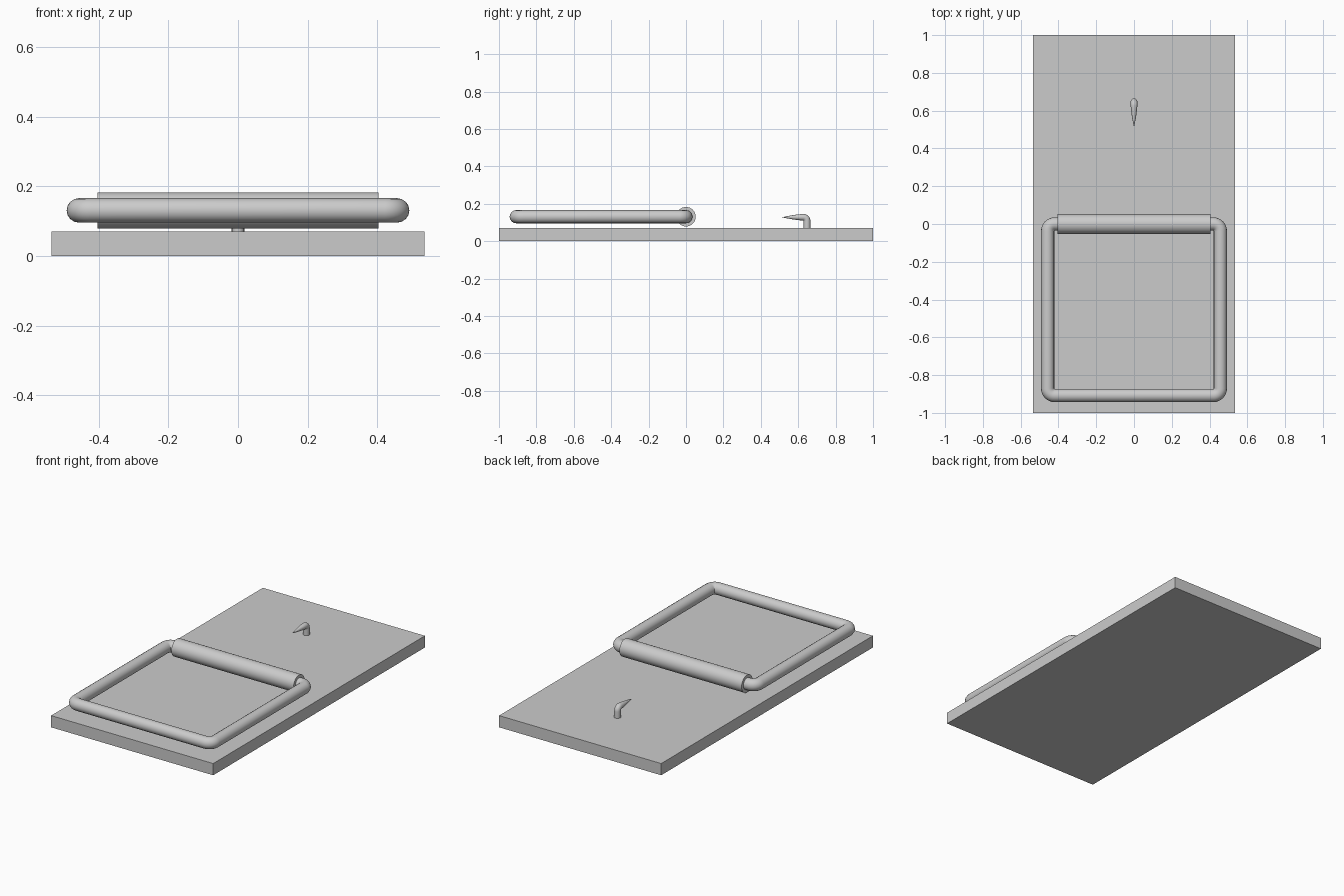
import bpy
from math import radians, sin, cos, pi

if "Cube" in bpy.data.objects:
    bpy.data.objects.remove(bpy.data.objects["Cube"])

BASE_TOP, WIRE_Z, WIRE_R = 0.07, 0.131, 0.035


def smooth(obj):
    bpy.ops.object.select_all(action='DESELECT')
    obj.select_set(True)
    bpy.context.view_layer.objects.active = obj
    bpy.ops.object.shade_smooth_by_angle(angle=radians(35))


def arc(cx, cy, r, start, end, steps=8):
    angles = [radians(start + (end - start) * i / steps) for i in range(steps + 1)]
    return [(cx + r * cos(a), cy + r * sin(a)) for a in angles]


def tube(name, points, depth, radii=None, cyclic=False):
    """Round tube along a path, converted to a mesh."""
    curve = bpy.data.curves.new(name, 'CURVE')
    curve.dimensions = '3D'
    curve.bevel_depth = depth
    curve.bevel_resolution = 6
    curve.use_fill_caps = not cyclic
    spline = curve.splines.new('POLY')
    spline.points.add(len(points) - 1)
    for i, (pt, co) in enumerate(zip(spline.points, points)):
        pt.co = (*co, 1)
        pt.radius = radii[i] if radii else 1
    spline.use_cyclic_u = cyclic
    obj = bpy.data.objects.new(name, curve)
    bpy.context.collection.objects.link(obj)
    bpy.ops.object.select_all(action='DESELECT')
    obj.select_set(True)
    bpy.context.view_layer.objects.active = obj
    bpy.ops.object.convert(target='MESH')
    obj = bpy.context.object
    obj.name = name
    smooth(obj)
    return obj


# flat base board
bpy.ops.mesh.primitive_cube_add(size=1, location=(0, 0, BASE_TOP / 2))
base = bpy.context.object
base.name = "base_board"
base.scale = (1.072, 2, BASE_TOP)

# pivot cylinder across the middle
bpy.ops.mesh.primitive_cylinder_add(vertices=32, radius=0.052, depth=0.808,
                                    location=(0, 0, WIRE_Z), rotation=(0, pi / 2, 0))
pivot = bpy.context.object
pivot.name = "pivot_cylinder"
smooth(pivot)

# rectangular snapping bar with rounded corners
X, Y0, Y1, R = 0.457, 0.0, -0.908, 0.037
outline = (arc(X - R, Y0 - R, R, 90, 0) + arc(X - R, Y1 + R, R, 0, -90)
           + arc(-X + R, Y1 + R, R, -90, -180) + arc(-X + R, Y0 - R, R, 180, 90))
tube("snap_bar", [(x, y, WIRE_Z) for x, y in outline], WIRE_R, cyclic=True)

# bait hook: upright post bending forward into a tapered point
post_y, top_z, bend = 0.647, 0.128, 0.02
path = [(post_y, BASE_TOP - 0.01)]
path += arc(post_y - bend, top_z - bend, bend, 0, 90)
radii = [1] * len(path)
for y, r in ((0.60, 0.85), (0.57, 0.62), (0.54, 0.32), (0.514, 0.02)):
    path.append((y, top_z))
    radii.append(r)
tube("bait_hook", [(0, y, z) for y, z in path], 0.018, radii)
